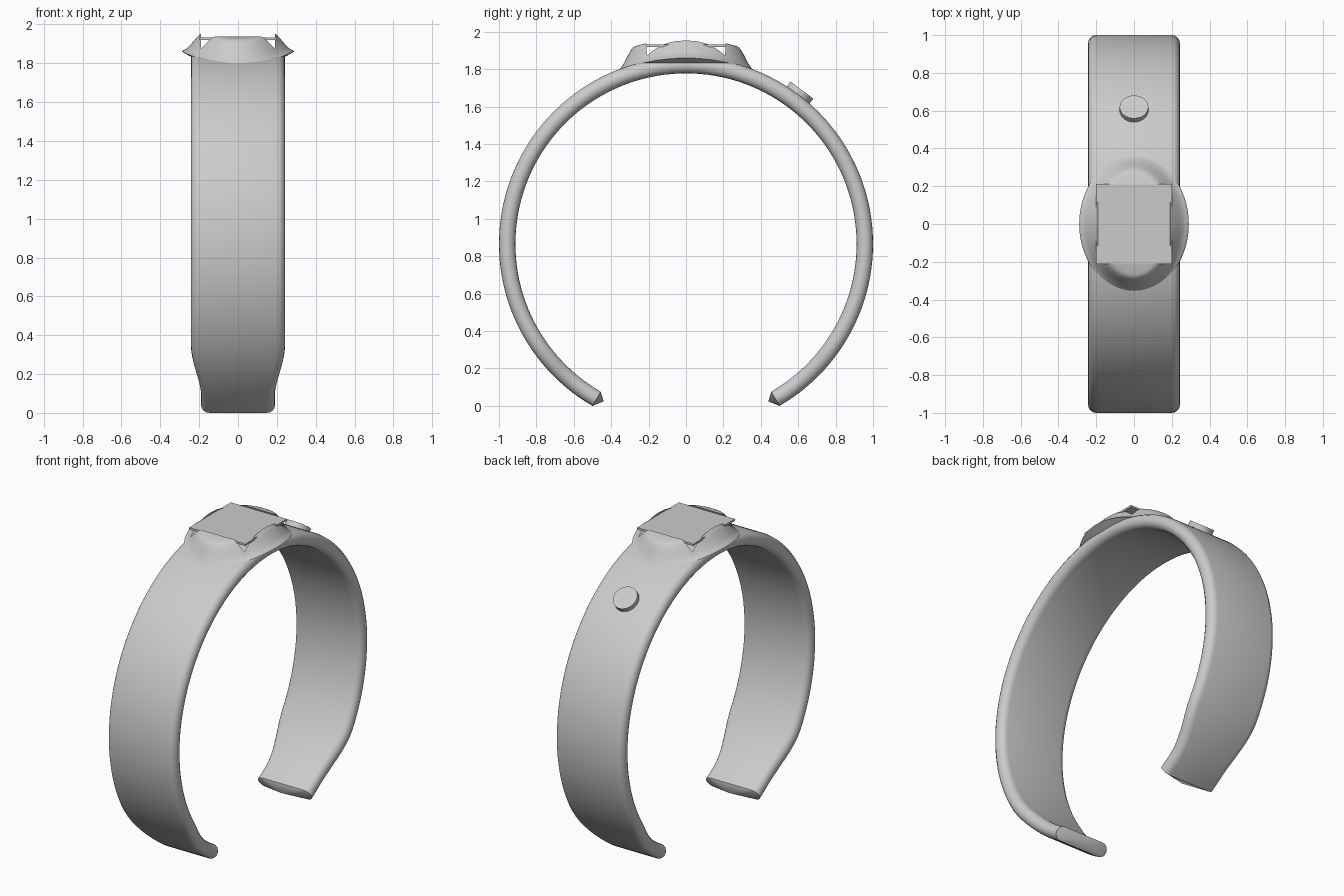
import bpy, bmesh, math
from mathutils import Matrix

cube = bpy.data.objects.get("Cube")
if cube:
    bpy.data.objects.remove(cube, do_unlink=True)

AXIS_Z = 0.866      # height of the hoop's centre
OUTER, INNER = 1.0, 0.912

grey = bpy.data.materials.new("plain grey")
grey.use_nodes = True
grey.diffuse_color = (0.6, 0.6, 0.6, 1)
grey.node_tree.nodes["Principled BSDF"].inputs["Base Color"].default_value = (0.6, 0.6, 0.6, 1)


def smoothstep(t):
    t = min(1, max(0, t))
    return t * t * (3 - 2 * t)


def finish(name, bm, sharp=40, fix_normals=True):
    """Turn a bmesh into a named, smooth-shaded object."""
    if fix_normals:
        bmesh.ops.recalc_face_normals(bm, faces=bm.faces)
    mesh = bpy.data.meshes.new(name)
    bm.to_mesh(mesh)
    bm.free()
    mesh.materials.append(grey)
    obj = bpy.data.objects.new(name, mesh)
    bpy.context.collection.objects.link(obj)
    bpy.ops.object.select_all(action='DESELECT')
    obj.select_set(True)
    bpy.context.view_layer.objects.active = obj
    bpy.ops.object.shade_smooth_by_angle(angle=math.radians(sharp))
    return obj


def bridge(bm, a, b):
    """Join two closed rings of vertices with quads."""
    n = len(a)
    for i in range(n):
        bm.faces.new((a[i], a[(i + 1) % n], b[(i + 1) % n], b[i]))


def hoop_point(bm, x, radius, angle):
    """Point at an angle measured from straight down, around the x axis."""
    return bm.verts.new((x, radius * math.sin(angle), AXIS_Z - radius * math.cos(angle)))


# Open band: rounded section swept round the hoop, narrowing at the ends
bm = bmesh.new()
steps, arc = 120, 8
mid, half = (OUTER + INNER) / 2, (OUTER - INNER) / 2
rings = []
for i in range(steps + 1):
    deg = 30 + 300 * i / steps
    width = 0.19 + 0.053 * smoothstep((min(deg, 360 - deg) - 36) / 22)
    ring = []
    for side in (1, -1):
        for k in range(arc + 1):
            a = math.pi * (k / arc - 0.5) * side
            x = side * (width - half + half * math.cos(a))
            ring.append(hoop_point(bm, x, mid + half * side * math.sin(a) * side, math.radians(deg)))
    rings.append(ring)
for a, b in zip(rings, rings[1:]):
    bridge(bm, a, b)
# shallow pointed end caps
for ring, deg in ((rings[0], 27.6), (rings[-1], 332.4)):
    tip = hoop_point(bm, 0, 0.95, math.radians(deg))
    for i, v in enumerate(ring):
        bm.faces.new((v, ring[(i + 1) % len(ring)], tip))
finish("wrist_band", bm)

# Flared bezel: oval shell draped over the band with a rectangular opening
RX, RY, HOLE_X, HOLE_Y = 0.29, 0.36, 0.19, 0.21
bm = bmesh.new()
segments, levels = 96, 12


def drape(y):
    return AXIS_Z + math.sqrt(OUTER ** 2 - y * y)


def oval_ring(scale, drop):
    ring = []
    for i in range(segments):
        t = math.tau * i / segments
        x, y = RX * scale * math.cos(t), RY * scale * math.sin(t)
        ring.append(bm.verts.new((x, y, drape(y) - drop)))
    return ring


rings = [oval_ring(0.82, 0.035), oval_ring(1, 0.006)]
for k in range(1, levels + 1):
    ring = []
    for i in range(segments):
        t = math.tau * i / segments
        c, s = math.cos(t), math.sin(t)
        opening = min(HOLE_X / max(abs(RX * c), 1e-6), HOLE_Y / max(abs(RY * s), 1e-6))
        scale = 1 + (opening - 1) * k / levels
        x, y = RX * scale * c, RY * scale * s
        rise = 0.095 * smoothstep((1 - scale) / (0.24 + 0.18 * c * c))
        ring.append(bm.verts.new((x, y, drape(y) + rise)))
    rings.append(ring)
for a, b in zip(rings, rings[1:]):
    bridge(bm, a, b)
finish("screen_bezel", bm, 50, fix_normals=False)

# Flat screen plate
bm = bmesh.new()
bmesh.ops.create_cube(bm, size=1, matrix=Matrix.Translation((0, 0, 1.926))
                      @ Matrix.Diagonal((0.4, 0.424, 0.012, 1)))
finish("screen_plate", bm)

# Round button on the back slope of the band
bm = bmesh.new()
tilt = Matrix.Rotation(math.radians(-37), 4, 'X')
bmesh.ops.create_cone(bm, cap_ends=True, segments=40, radius1=0.076, radius2=0.076, depth=0.05,
                      matrix=Matrix.Translation((0, 0, AXIS_Z)) @ tilt @ Matrix.Translation((0, 0, 1.005)))
finish("round_button", bm)
